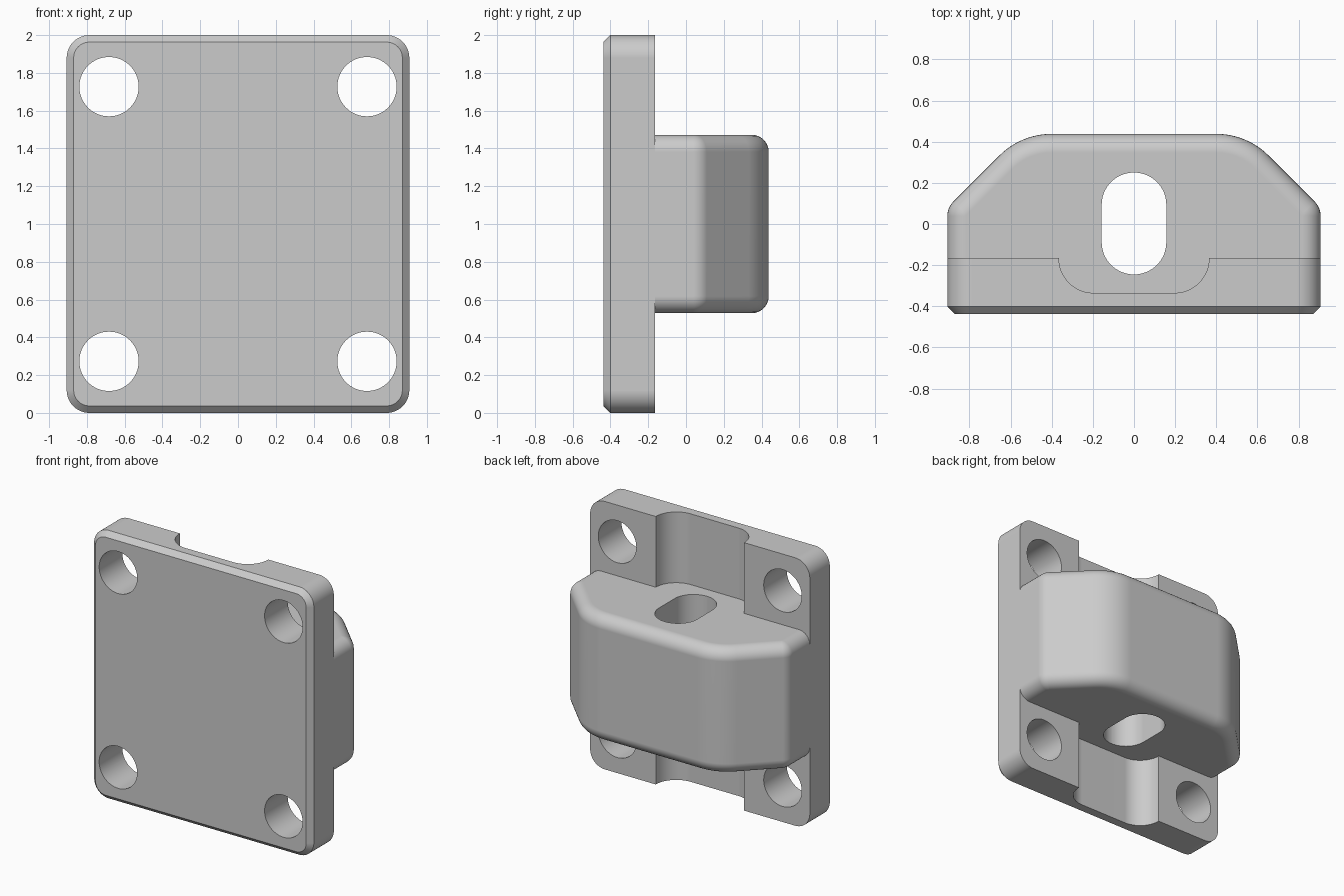
import bpy, bmesh, math
from mathutils import Vector

if "Cube" in bpy.data.objects:
    bpy.data.objects.remove(bpy.data.objects["Cube"], do_unlink=True)

W = 0.907                                   # half width shared by plate and body
FRONT, PLATE_BACK, BACK = -0.438, -0.165, 0.438

grey = bpy.data.materials.new("light_grey")
grey.use_nodes = True
grey.diffuse_color = (0.6, 0.6, 0.6, 1)
grey.node_tree.nodes["Principled BSDF"].inputs["Base Color"].default_value = (0.6, 0.6, 0.6, 1)


def rounded(corners, steps=12):
    """Outline from (u, v, radius) corners, each replaced by a tangent arc."""
    points = []
    for i, (x, y, r) in enumerate(corners):
        p = Vector((x, y, 0))
        if r == 0:
            points.append(p)
            continue
        before, after = corners[i - 1], corners[(i + 1) % len(corners)]
        u = (Vector((before[0], before[1], 0)) - p).normalized()
        v = (Vector((after[0], after[1], 0)) - p).normalized()
        half = u.angle(v) / 2
        centre = p + (u + v).normalized() * r / math.sin(half)
        start = (p + u * r / math.tan(half) - centre).normalized()
        end = (p + v * r / math.tan(half) - centre).normalized()
        points += [centre + start.slerp(end, k / steps) * r for k in range(steps + 1)]
    return points


def prism(name, outline, lo, hi, along_y=False, bevel=0, segments=1, pick=None):
    """Extrude an outline along z or y, then bevel the picked edges."""
    bm = bmesh.new()
    place = (lambda p, d: (p.x, d, p.y)) if along_y else (lambda p, d: (p.x, p.y, d))
    rings = [[bm.verts.new(place(p, d)) for p in outline] for d in (lo, hi)]
    n = len(outline)
    for ring in rings:
        bm.faces.new(ring)
    for i in range(n):
        j = (i + 1) % n
        bm.faces.new((rings[0][i], rings[0][j], rings[1][j], rings[1][i]))
    bmesh.ops.recalc_face_normals(bm, faces=bm.faces)
    if bevel:
        bmesh.ops.bevel(bm, geom=[e for e in bm.edges if pick(e)], offset=bevel,
                        offset_type='OFFSET', segments=segments, profile=0.5,
                        affect='EDGES', clamp_overlap=False)
    mesh = bpy.data.meshes.new(name)
    bm.to_mesh(mesh)
    bm.free()
    mesh.materials.append(grey)
    obj = bpy.data.objects.new(name, mesh)
    bpy.context.collection.objects.link(obj)
    return obj


def combine(target, other, operation):
    """Apply a boolean and remove the second object."""
    mod = target.modifiers.new(operation.lower(), 'BOOLEAN')
    mod.operation, mod.solver, mod.object = operation, 'EXACT', other
    bpy.context.view_layer.objects.active = target
    bpy.ops.object.modifier_apply(modifier=mod.name)
    bpy.data.objects.remove(other, do_unlink=True)


def is_front_rim(e):
    return all(abs(v.co.y - FRONT) < 1e-4 for v in e.verts)


def is_body_rim(e):
    a, b = (v.co for v in e.verts)
    return abs(a.z - b.z) < 1e-4 and max(a.y, b.y) > PLATE_BACK


# Mounting plate with rounded corners and a chamfered front rim
plate = prism("mounting_bracket",
              rounded([(-W, 0, .12), (W, 0, .12), (W, 2, .12), (-W, 2, .12)]),
              FRONT, PLATE_BACK, True, 0.037, 1, is_front_rim)

# Vertical channel in the back of the plate
channel = prism("channel_cutter",
                rounded([(-.365, -.1, 0), (-.365, -.335, .168),
                         (.365, -.335, .168), (.365, -.1, 0)]), -0.1, 2.1)
combine(plate, channel, 'DIFFERENCE')

# Body block with angled, filleted back
body = prism("body_block",
             rounded([(-W, -.36, 0), (W, -.36, 0), (W, .08, .1), (.549, BACK, .36),
                      (-.549, BACK, .36), (-W, .08, .1)]),
             0.528, 1.472, False, 0.09, 8, is_body_rim)
combine(plate, body, 'UNION')

# Slot through the body
slot = prism("slot_cutter",
             rounded([(-.157, -.245, .1565), (.157, -.245, .1565),
                      (.157, .25, .1565), (-.157, .25, .1565)], 16), 0.4, 1.6)
combine(plate, slot, 'DIFFERENCE')

# Four screw holes
for sx in (-1, 1):
    for sz in (-1, 1):
        ring = [Vector((sx * .683 + .157 * math.cos(t * math.tau / 64),
                        1 + sz * .727 + .157 * math.sin(t * math.tau / 64), 0))
                for t in range(64)]
        combine(plate, prism("hole_cutter", ring, -0.6, -0.1, True), 'DIFFERENCE')

# Smooth fillets, crisp edges and flat faces
bpy.ops.object.select_all(action='DESELECT')
plate.select_set(True)
bpy.context.view_layer.objects.active = plate
bpy.ops.object.shade_smooth_by_angle(angle=math.radians(30))
normals = plate.modifiers.new("weighted_normals", 'WEIGHTED_NORMAL')
normals.keep_sharp = True
